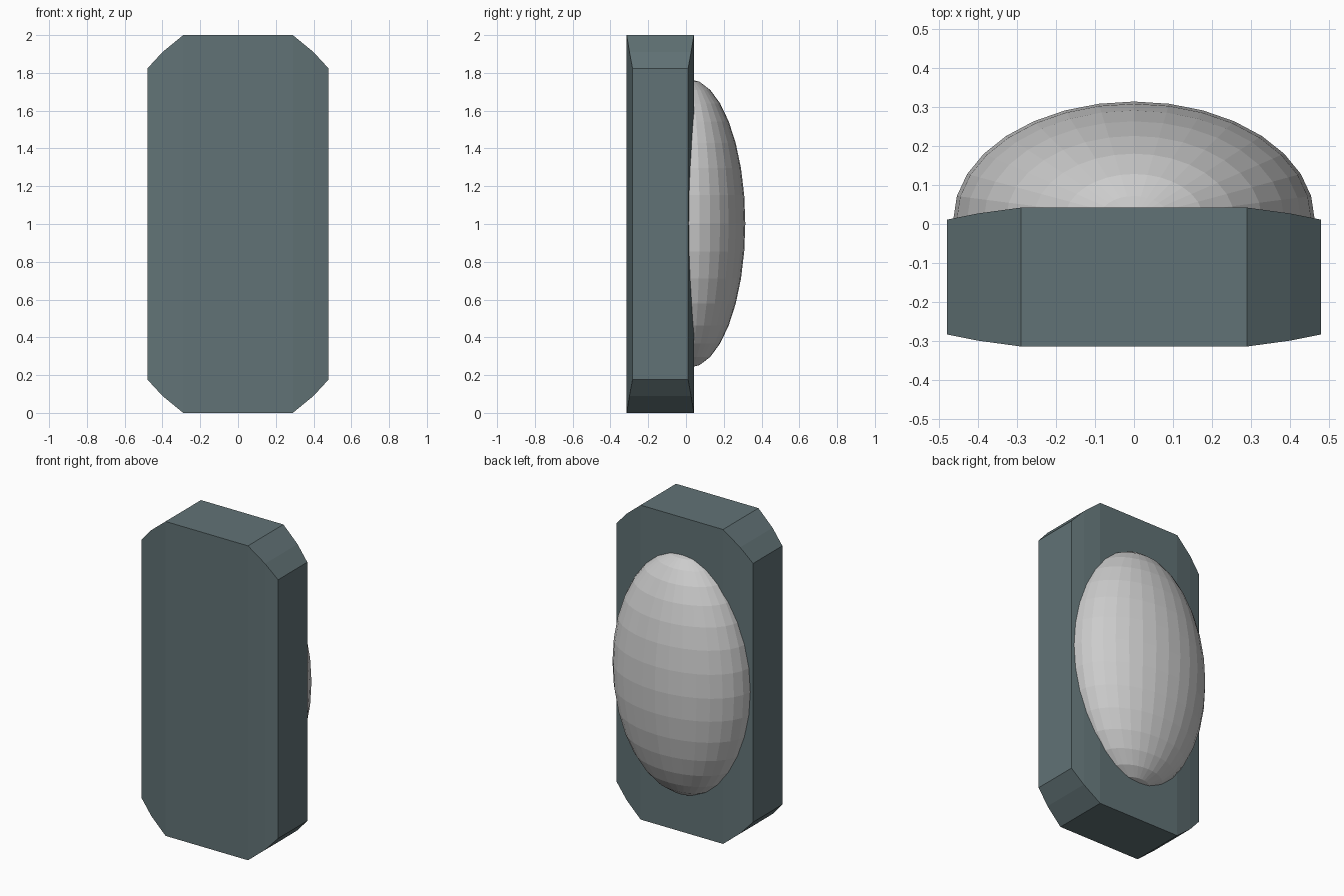
import bpy, bmesh
from mathutils import Matrix

if "Cube" in bpy.data.objects:
    bpy.data.objects.remove(bpy.data.objects["Cube"])


def make_object(name, bm):
    bmesh.ops.recalc_face_normals(bm, faces=bm.faces[:])
    mesh = bpy.data.meshes.new(name)
    bm.to_mesh(mesh)
    bm.free()
    obj = bpy.data.objects.new(name, mesh)
    bpy.context.collection.objects.link(obj)
    return obj


# Slab: rectangular sections lofted along x (x, half height, half depth)
half = [(0.29, 1.0, 0.178), (0.40, 0.91, 0.163), (0.48, 0.823, 0.147)]
sections = [(-x, h, d) for x, h, d in reversed(half)] + half
Y_MID = -0.136
bm = bmesh.new()
rings = []
for x, h, d in sections:
    rings.append([bm.verts.new((x, Y_MID + sy * d, 1 + sz * h))
                  for sy, sz in ((-1, -1), (1, -1), (1, 1), (-1, 1))])
for a, b in zip(rings, rings[1:]):
    for i in range(4):
        j = (i + 1) % 4
        bm.faces.new((a[i], a[j], b[j], b[i]))
bm.faces.new(rings[0])
bm.faces.new(rings[-1])
slab = make_object("slab", bm)
mat = bpy.data.materials.new("dark_slate")
mat.diffuse_color = (0.12, 0.17, 0.18, 1)
mat.use_nodes = True
mat.node_tree.nodes["Principled BSDF"].inputs["Base Color"].default_value = mat.diffuse_color
slab.data.materials.append(mat)

# Rounded dome sunk into the back of the slab
bm = bmesh.new()
bmesh.ops.create_uvsphere(bm, u_segments=32, v_segments=16, radius=1)
bmesh.ops.transform(bm, verts=bm.verts[:],
                    matrix=Matrix.Translation((0, 0.013, 1.003))
                    @ Matrix.Diagonal((0.463, 0.301, 0.765, 1)))
make_object("back_dome", bm)
